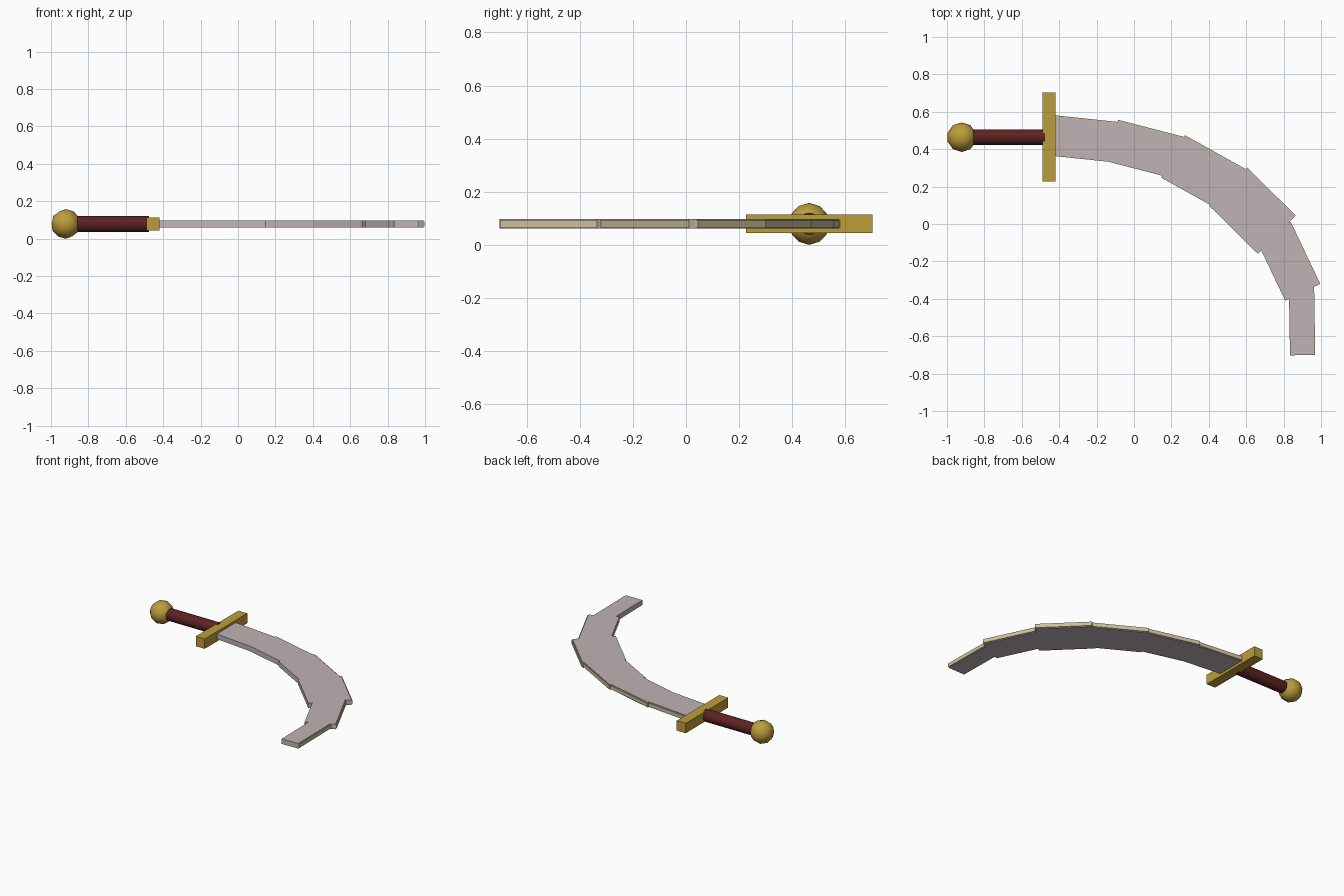
import bpy
import math
from mathutils import Vector

cube = bpy.data.objects.get("Cube")
if cube:
    bpy.data.objects.remove(cube, do_unlink=True)

MID = 0.079      # height of the sword's centre plane
HILT_Y = 0.464   # line of the grip


def material(name, rgb):
    m = bpy.data.materials.new(name)
    m.use_nodes = True
    m.diffuse_color = (*rgb, 1)
    m.node_tree.nodes["Principled BSDF"].inputs["Base Color"].default_value = (*rgb, 1)
    return m


gold = material("gold", (0.50, 0.34, 0.045))
leather = material("dark red leather", (0.11, 0.016, 0.016))
steel = material("pale steel", (0.53, 0.45, 0.46))
cream = material("cream edge", (0.60, 0.53, 0.32))


def finish(name, mat, smooth=None):
    ob = bpy.context.object
    ob.name = name
    ob.data.materials.append(mat)
    if smooth:
        bpy.ops.object.shade_smooth_by_angle(angle=math.radians(smooth))
    return ob


def box(name, centre, size, angle, mat):
    bpy.ops.mesh.primitive_cube_add(size=1, location=centre, rotation=(0, 0, angle))
    bpy.context.object.scale = size
    return finish(name, mat)


def strip(name, start, end, near, far, thickness, mat):
    """Box along start-end, reaching from near to far inward of that line."""
    a, b = Vector(start), Vector(end)
    run = b - a
    inward = Vector((run.y, -run.x)).normalized()
    c = (a + b) / 2 + inward * (near + far) / 2
    box(name, (c.x, c.y, MID), (run.length, far - near, thickness),
        math.atan2(run.y, run.x), mat)


# Pommel, grip and guard
bpy.ops.mesh.primitive_ico_sphere_add(subdivisions=2, radius=MID,
                                      location=(-0.921, HILT_Y, MID))
finish("pommel", gold, 40)
bpy.ops.mesh.primitive_cylinder_add(vertices=16, radius=0.042, depth=0.42,
                                    location=(-0.685, HILT_Y, MID),
                                    rotation=(0, math.pi / 2, 0))
finish("grip", leather, 40)
box("guard", (-0.454, HILT_Y, MID), (0.07, 0.476, 0.07), 0, gold)

# Blade segments: outer edge start, outer edge end, width
segments = [
    ((-0.45, 0.584), (-0.08, 0.545), 0.217),
    ((-0.085, 0.557), (0.27, 0.465), 0.23),
    ((0.272, 0.475), (0.595, 0.295), 0.26),
    ((0.605, 0.302), (0.865, 0.045), 0.288),
    ((0.838, 0.012), (0.996, -0.32), 0.208),
    ((0.963, -0.325), (0.969, -0.70), 0.135),
]
for i, (start, end, width) in enumerate(segments, 1):
    strip(f"blade_segment_{i}", start, end, 0.006, width, 0.036, steel)
    strip(f"blade_edge_{i}", start, end, 0, 0.016, 0.026, cream)
